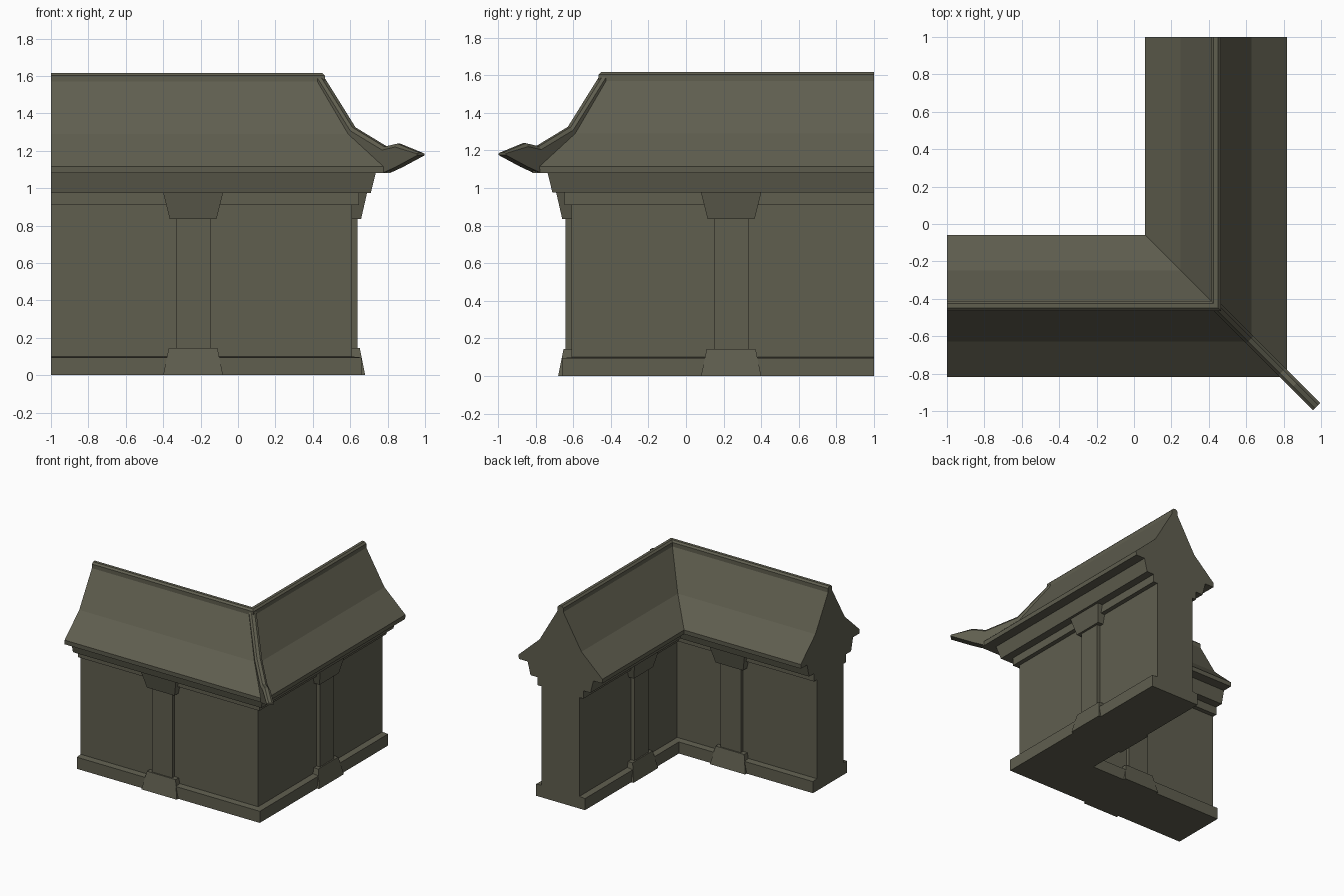
import bpy, bmesh

if "Cube" in bpy.data.objects:
    bpy.data.objects.remove(bpy.data.objects["Cube"])

C = 0.438          # distance of both wall centre lines from the origin

stone = bpy.data.materials.new("dark olive stone")
stone.diffuse_color = (0.115, 0.112, 0.078, 1)
stone.use_nodes = True
stone.node_tree.nodes["Principled BSDF"].inputs["Base Color"].default_value = stone.diffuse_color


def loft(name, rings):
    """Join equal-sized closed rings of points into a capped solid."""
    bm = bmesh.new()
    rows = [[bm.verts.new(p) for p in r] for r in rings]
    n = len(rows[0])
    for a, b in zip(rows, rows[1:]):
        for i in range(n):
            j = (i + 1) % n
            bm.faces.new((a[i], a[j], b[j], b[i]))
    bm.faces.new(rows[0])
    bm.faces.new(rows[-1])
    bmesh.ops.recalc_face_normals(bm, faces=bm.faces)
    me = bpy.data.meshes.new(name)
    bm.to_mesh(me)
    bm.free()
    me.materials.append(stone)
    ob = bpy.data.objects.new(name, me)
    bpy.context.collection.objects.link(ob)
    return ob


def corner_sweep(name, half):
    """Mirror a half profile (offset, z) and sweep it round the L corner."""
    prof = half + [(-d, z) for d, z in reversed(half)]
    return loft(name, [[(-1, -C - d, z) for d, z in prof],
                       [(C + d, -C - d, z) for d, z in prof],
                       [(C + d, 1, z) for d, z in prof]])


# Wall body with plinth, frieze band and flared cornice
corner_sweep("wall", [(0.222, 0), (0.222, 0.095), (0.172, 0.1), (0.172, 0.91),
                      (0.208, 0.91), (0.208, 0.975), (0.272, 0.975), (0.298, 1.08)])

# Concave roof with chamfered ridge cap
corner_sweep("roof", [(0.378, 1.08), (0.38, 1.115), (0.19, 1.29), (0.026, 1.57),
                      (0.026, 1.603), (0.012, 1.617)])


# Pilasters pass through each arm, with flared base and capital
def block(name, on_x, lo, hi):
    rings = []
    for w, d, z in (lo, hi):
        ring = []
        for sw, sd in ((-1, -1), (1, -1), (1, 1), (-1, 1)):
            u, v = 0.24 + sw * w, C + sd * d
            ring.append((-u, -v, z) if on_x else (v, u, z))
        rings.append(ring)
    loft(name, rings)


for on_x, side in ((True, "front"), (False, "right")):
    block(side + "_pilaster_base", on_x, (0.16, 0.242, 0), (0.13, 0.213, 0.145))
    block(side + "_pilaster_shaft", on_x, (0.092, 0.202, 0.1), (0.092, 0.202, 0.9))
    block(side + "_pilaster_capital", on_x, (0.125, 0.22, 0.835), (0.16, 0.252, 0.975))

# Diagonal hip rib with upturned tip: (x on diagonal, top z, bottom z)
rib = []
for x, top, bot in ((0.438, 1.617, 1.5), (0.62, 1.325, 1.24), (0.79, 1.222, 1.08),
                    (0.86, 1.238, 1.112), (0.977, 1.19, 1.175)):
    drop = min(0.018, (top - bot) * 0.4)
    section = [(-0.028, bot), (-0.028, top - drop), (-0.012, top),
               (0.012, top), (0.028, top - drop), (0.028, bot)]
    rib.append([(x + t * 0.707, -x + t * 0.707, z) for t, z in section])
loft("hip_rib", rib)
